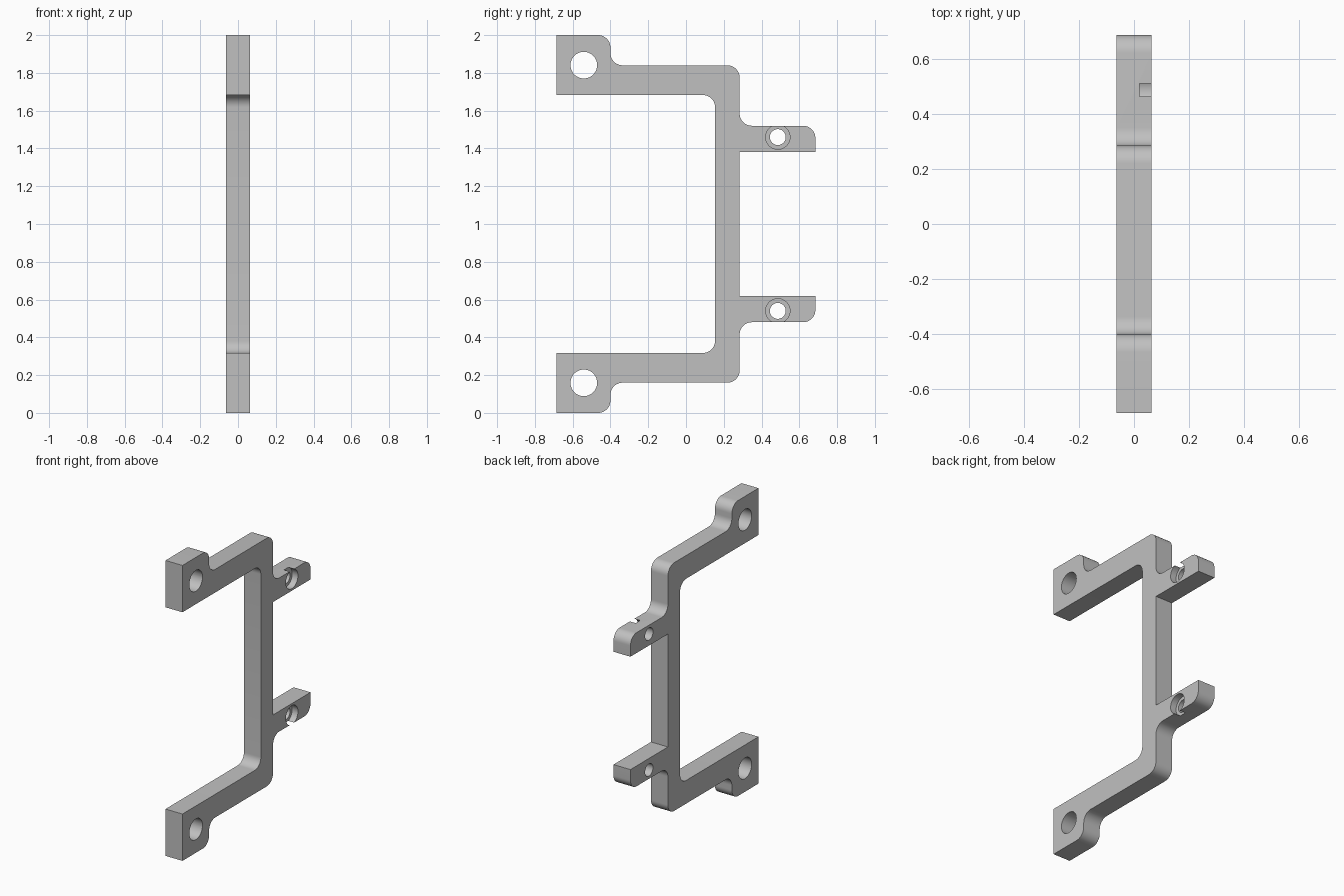
import bpy, bmesh, math
from mathutils import Vector

cube = bpy.data.objects.get("Cube")
if cube:
    bpy.data.objects.remove(cube, do_unlink=True)

HALF = 0.0635      # half thickness of the plate
FILLET = 0.065

gray = bpy.data.materials.new("plain_gray")
gray.use_nodes = True
gray.diffuse_color = (0.53, 0.53, 0.53, 1)
gray.node_tree.nodes["Principled BSDF"].inputs["Base Color"].default_value = gray.diffuse_color


def rounded(points, steps=10):
    """Outline of (y, z, radius) right-angle corners with filleted arcs."""
    out = []
    for i, (y, z, r) in enumerate(points):
        p = Vector((y, z))
        if not r:
            out.append(p)
            continue
        a = (Vector(points[i - 1][:2]) - p).normalized() * r
        b = (Vector(points[(i + 1) % len(points)][:2]) - p).normalized() * r
        for k in range(steps + 1):
            t = math.pi / 2 * k / steps
            out.append(p + a * (1 - math.sin(t)) + b * (1 - math.cos(t)))
    return out


def extrude_x(name, outline, x0, x1):
    """Solid prism along x from a (y, z) outline."""
    bm = bmesh.new()
    face = bm.faces.new([bm.verts.new((x0, y, z)) for y, z in outline])
    top = bmesh.ops.extrude_face_region(bm, geom=[face])["geom"]
    bmesh.ops.translate(bm, vec=(x1 - x0, 0, 0),
                        verts=[v for v in top if isinstance(v, bmesh.types.BMVert)])
    bmesh.ops.recalc_face_normals(bm, faces=bm.faces)
    mesh = bpy.data.meshes.new(name)
    bm.to_mesh(mesh)
    bm.free()
    mesh.materials.append(gray)
    obj = bpy.data.objects.new(name, mesh)
    bpy.context.collection.objects.link(obj)
    return obj


def circle(y, z, r, n=48):
    return [(y + r * math.cos(math.tau * i / n), z + r * math.sin(math.tau * i / n))
            for i in range(n)]


# Upper half of the outline, mirrored about z = 1 for the lower half
upper = [
    (0.154, 1.683, FILLET),     # inner corner
    (-0.685, 1.683, 0),         # mounting lug
    (-0.685, 2.0, 0),
    (-0.4, 2.0, FILLET),
    (-0.4, 1.84, FILLET),
    (0.284, 1.84, FILLET),      # outer corner
    (0.284, 1.52, FILLET),      # rear tab
    (0.685, 1.52, FILLET),
    (0.685, 1.382, 0),
    (0.284, 1.382, 0),
]
lower = [(y, 2 - z, r) for y, z, r in reversed(upper)]
bracket = extrude_x("bracket_frame", rounded(upper + lower), -HALF, HALF)

# Lug holes, tab holes and the counterbores that break the tab edges
cutters = []
for side in (1, -1):
    for y, h, r, x0 in ((-0.541, 0.841, 0.0705, -0.2),
                        (0.486, 0.46, 0.042, -0.2),
                        (0.486, 0.46, 0.0645, 0.02)):
        cutters.append(extrude_x("hole_cutter", circle(y, 1 + side * h, r), x0, 0.2))

bpy.context.view_layer.objects.active = bracket
for cutter in cutters:
    cutter.hide_render = True
    mod = bracket.modifiers.new("hole", 'BOOLEAN')
    mod.operation = 'DIFFERENCE'
    mod.solver = 'EXACT'
    mod.object = cutter
    bpy.ops.object.modifier_apply(modifier=mod.name)
    bpy.data.objects.remove(cutter, do_unlink=True)

bpy.ops.object.select_all(action='DESELECT')
bracket.select_set(True)
bpy.ops.object.shade_smooth_by_angle(angle=math.radians(30))
